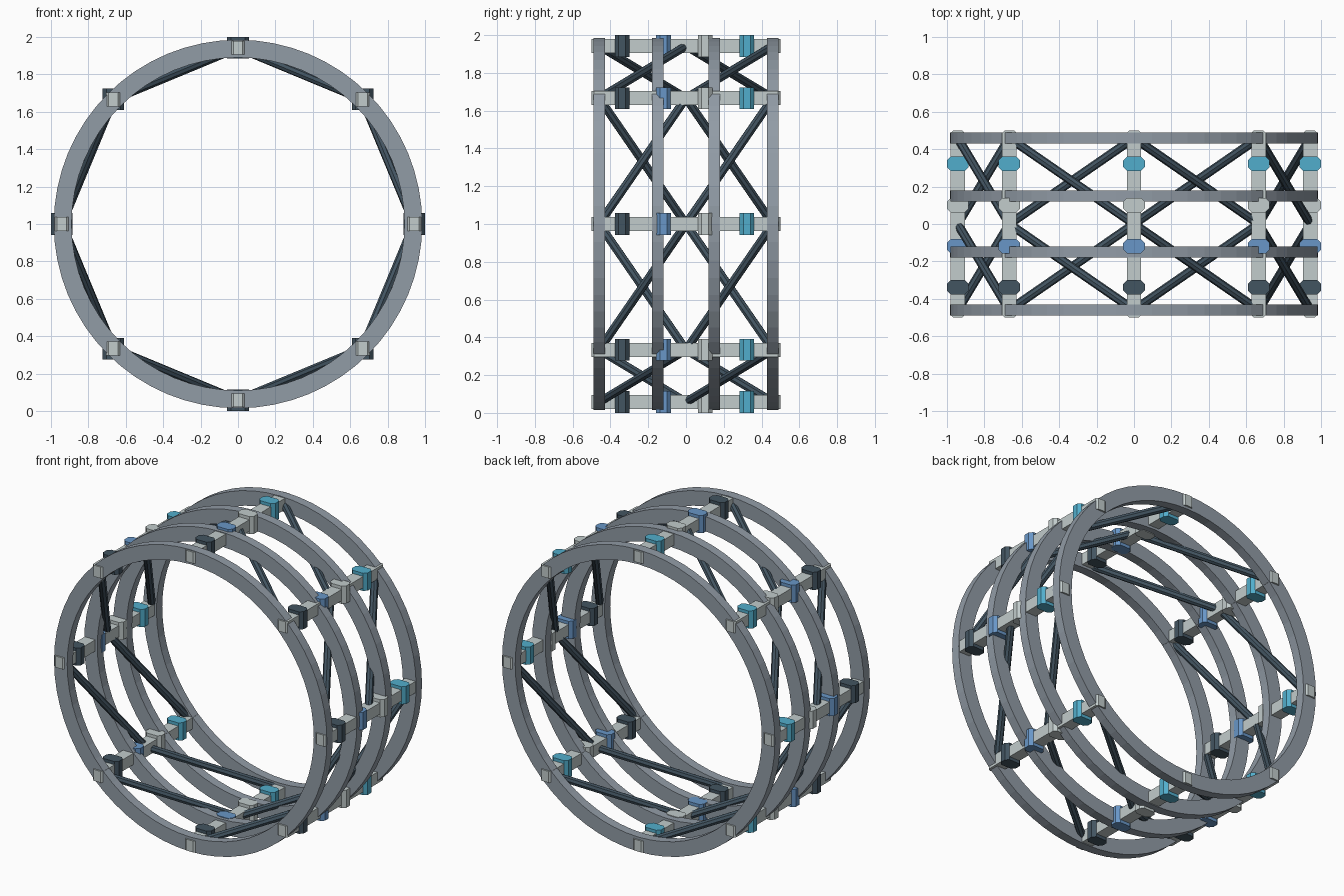
import bpy, bmesh, math
from mathutils import Vector

if "Cube" in bpy.data.objects:
    bpy.data.objects.remove(bpy.data.objects["Cube"])

SEG = math.pi / 4           # eight longerons around the frame
R = 0.9425                  # longeron radius
CENTRE = Vector((0, 0, 1))


def material(name, rgb):
    m = bpy.data.materials.new(name)
    lin = [(c / 12.92 if c <= 0.04045 else ((c + 0.055) / 1.055) ** 2.4) for c in rgb]
    m.diffuse_color = (*lin, 1)
    m.use_nodes = True
    m.node_tree.nodes["Principled BSDF"].inputs["Base Color"].default_value = m.diffuse_color
    return m


ring_grey = material("ring_grey", (0.57, 0.61, 0.65))
pale_grey = material("pale_grey", (0.76, 0.80, 0.80))
slate = material("dark_slate", (0.26, 0.33, 0.38))
teal = material("teal", (0.32, 0.68, 0.80))
blue = material("blue", (0.41, 0.59, 0.78))


def make(name, bm, mat):
    bmesh.ops.recalc_face_normals(bm, faces=bm.faces)
    mesh = bpy.data.meshes.new(name)
    bm.to_mesh(mesh)
    bm.free()
    mesh.materials.append(mat)
    ob = bpy.data.objects.new(name, mesh)
    bpy.context.collection.objects.link(ob)
    return ob


def spot(i, y):
    a = i * SEG
    return CENTRE + Vector((R * math.cos(a), y, R * math.sin(a)))


def ring(name, y, r_in=0.89, r_out=0.985, half=0.03, n=64):
    bm = bmesh.new()
    loops = []
    for k in range(n):
        a = 2 * math.pi * k / n
        loops.append([bm.verts.new((r * math.cos(a), y + d, 1 + r * math.sin(a)))
                      for r, d in ((r_in, -half), (r_out, -half), (r_out, half), (r_in, half))])
    for k in range(n):
        p, q = loops[k], loops[(k + 1) % n]
        for j in range(4):
            bm.faces.new((p[j], p[(j + 1) % 4], q[(j + 1) % 4], q[j]))
    make(name, bm, ring_grey)


def chamfered_block(name, c, size, cut, mat):
    # upright prism with its four vertical edges cut off
    hx, hy, hz = (s / 2 for s in size)
    outline = [(hx, hy - cut), (hx - cut, hy), (cut - hx, hy), (-hx, hy - cut),
               (-hx, cut - hy), (cut - hx, -hy), (hx - cut, -hy), (hx, cut - hy)]
    bm = bmesh.new()
    base = bm.faces.new([bm.verts.new((c.x + x, c.y + y, c.z - hz)) for x, y in outline])
    up = bmesh.ops.extrude_face_region(bm, geom=[base])
    bmesh.ops.translate(bm, vec=(0, 0, 2 * hz),
                        verts=[v for v in up["geom"] if isinstance(v, bmesh.types.BMVert)])
    make(name, bm, mat)


def strut(name, a, b, radius=0.024):
    bm = bmesh.new()
    d = b - a
    bmesh.ops.create_cone(bm, cap_ends=True, segments=8, radius1=radius,
                          radius2=radius, depth=d.length)
    ob = make(name, bm, slate)
    ob.rotation_mode = 'QUATERNION'
    ob.rotation_quaternion = d.to_track_quat('Z', 'Y')
    ob.location = (a + b) / 2


# Four hoops
for k, y in enumerate((-0.46, -0.15, 0.15, 0.46)):
    ring(f"hoop_{k}", y)

# Longerons, each carrying four equipment blocks
blocks = (("dark_block", -0.338, slate), ("blue_block", -0.119, blue),
          ("pale_block", 0.101, pale_grey), ("teal_block", 0.322, teal))
for i in range(8):
    chamfered_block(f"longeron_{i}", spot(i, 0), (0.076, 1.0, 0.074), 0.013, pale_grey)
    for name, y, mat in blocks:
        chamfered_block(f"{name}_{i}", spot(i, y), (0.115, 0.077, 0.115), 0.02, mat)

# Diagonal braces, two per bay, spiralling the same way around
for i in range(8):
    strut(f"front_brace_{i}", spot(i, -0.46), spot(i + 1, 0))
    strut(f"back_brace_{i}", spot(i, 0), spot(i + 1, 0.46))
